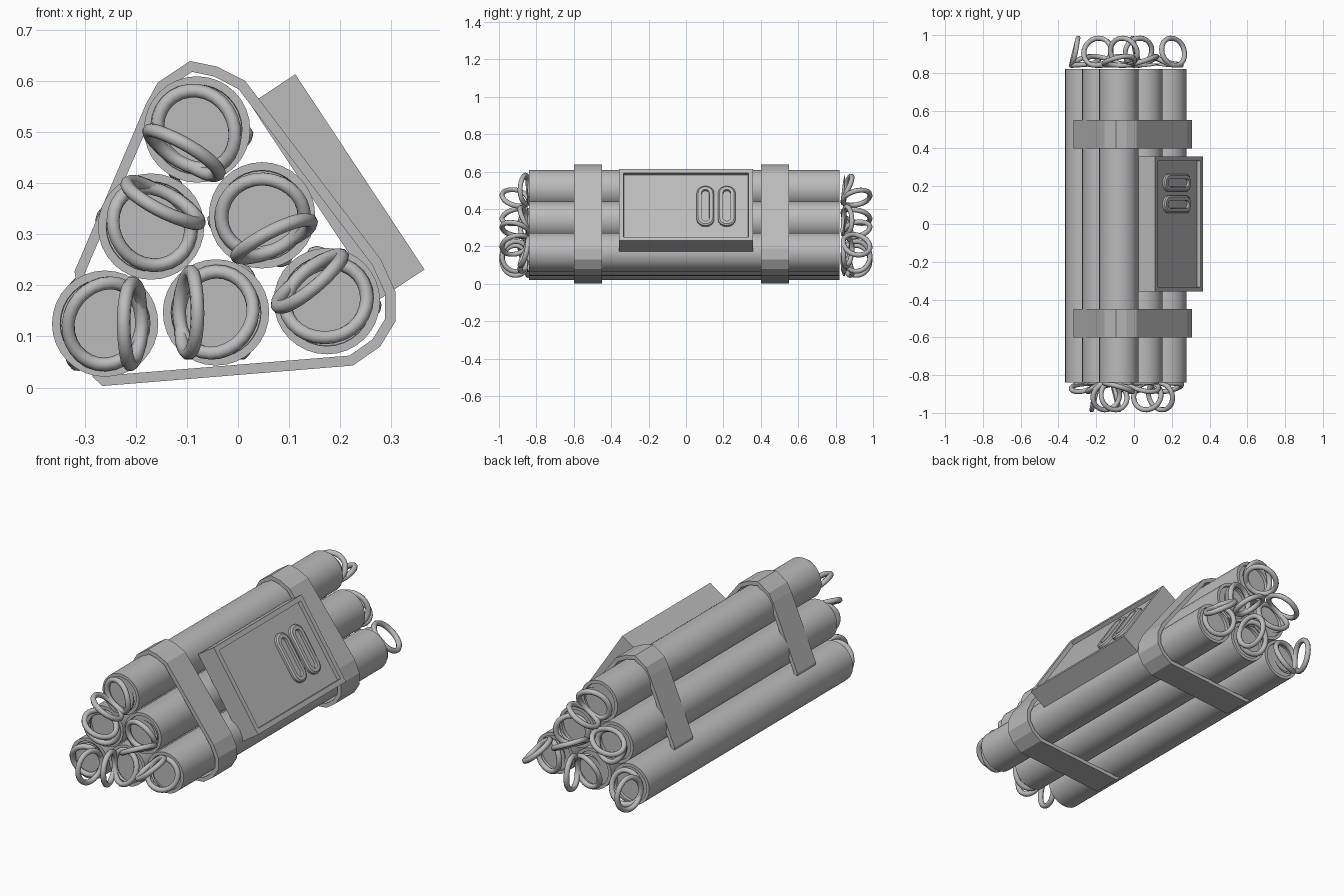
import bpy, bmesh, math
from mathutils import Vector, Matrix

if "Cube" in bpy.data.objects:
    bpy.data.objects.remove(bpy.data.objects["Cube"])

grey = bpy.data.materials.new("plain_grey")
grey.use_nodes = True
grey.diffuse_color = (0.5, 0.5, 0.5, 1)
grey.node_tree.nodes["Principled BSDF"].inputs["Base Color"].default_value = (0.5, 0.5, 0.5, 1)


def finish(bm, name, smooth=False):
    bmesh.ops.recalc_face_normals(bm, faces=bm.faces)
    mesh = bpy.data.meshes.new(name)
    bm.to_mesh(mesh)
    bm.free()
    mesh.materials.append(grey)
    obj = bpy.data.objects.new(name, mesh)
    bpy.context.collection.objects.link(obj)
    if smooth:
        bpy.ops.object.select_all(action='DESELECT')
        obj.select_set(True)
        bpy.context.view_layer.objects.active = obj
        bpy.ops.object.shade_smooth_by_angle(angle=math.radians(35))
    return obj


def dish(bm, face, rim, depth):
    """Inset a face by a rim, then sink it."""
    bmesh.ops.inset_individual(bm, faces=[face], thickness=rim)
    bmesh.ops.inset_individual(bm, faces=[face], thickness=0.001, depth=-depth)


# Tubes: three rows, closely packed, with shallow dished ends
FRONT, BACK, RADIUS = -0.84, 0.82, 0.104
corner = Vector((-0.26, 0, 0.125))
across, upward = Vector((0.217, 0, 0.022)), Vector((0.09, 0, 0.19))
centres = [corner + across * i + upward * row for row in range(3) for i in range(3 - row)]


def tube(index, c):
    bm = bmesh.new()
    place = Matrix.Translation((c.x, (FRONT + BACK) / 2, c.z)) @ Matrix.Rotation(math.pi / 2, 4, 'X')
    bmesh.ops.create_cone(bm, cap_ends=True, segments=32, radius1=RADIUS, radius2=RADIUS,
                          depth=BACK - FRONT, matrix=place)
    for face in [f for f in bm.faces if len(f.verts) > 4]:
        dish(bm, face, 0.016, 0.015)
    finish(bm, f"tube_{index}", True)


# Curled wire: a tapered coil that lies flat on the tube end, then tips upright
def wire(index, c, angle, side, end):
    d = Vector((math.cos(angle), 0, math.sin(angle)))
    m = Vector((-d.z, 0, d.x))
    out = Vector((0, side, 0))
    base = Vector((c.x, FRONT if side < 0 else BACK + 0.02, c.z))
    steps, turns, r = 72, 2.6, 0.074
    curve = bpy.data.curves.new(f"{end}_wire_{index}", 'CURVE')
    curve.dimensions = '3D'
    curve.bevel_depth = 0.0135
    curve.bevel_resolution = 2
    curve.use_fill_caps = True
    line = curve.splines.new('POLY')
    line.points.add(steps)
    for k, p in enumerate(line.points):
        s = k / steps
        e = min(max((s - 0.25) / 0.45, 0), 1)
        tip = math.radians(4 + 72 * e * e * (3 - 2 * e))
        axis = out * math.sin(tip) - d * math.cos(tip)
        a = math.tau * turns * s + 0.6
        pos = base + d * 0.072 + axis * r * (1 + math.cos(a)) + m * r * 1.08 * math.sin(a)
        p.co = (*pos, 1)
        p.radius = max(0.08, min(1, 6 * s, 8 * (1 - s)))
    line.use_smooth = True
    curve.materials.append(grey)
    bpy.context.collection.objects.link(bpy.data.objects.new(curve.name, curve))


# Direction in which each coil leans, in the same order as the tubes
leans = [0, 180, 130, 63, -63, -120]
for i, (c, lean) in enumerate(zip(centres, leans), 1):
    tube(i, c)
    wire(i, c, math.radians(lean), -1, "front")
    wire(i, c, math.radians(180 - lean), 1, "back")

# Straps: faceted closed bands around the bundle
band = [Vector(p) for p in ((-0.265, 0.003), (0.225, 0.043), (0.278, 0.08), (0.308, 0.129),
                            (0.308, 0.188), (0.28, 0.25), (0.014, 0.6), (-0.041, 0.628),
                            (-0.094, 0.639), (-0.157, 0.597), (-0.18, 0.555),
                            (-0.32, 0.227), (-0.284, 0.02))]


def shrink(points, t):
    """Offset a counter-clockwise outline inwards."""
    result = []
    for i, p in enumerate(points):
        a = (p - points[i - 1]).normalized()
        b = (points[(i + 1) % len(points)] - p).normalized()
        na, nb = Vector((-a.y, a.x)), Vector((-b.y, b.x))
        result.append(p + (na + nb) * t / (1 + na.dot(nb)))
    return result


def strap(name, y0, y1):
    bm = bmesh.new()
    rings = [[bm.verts.new((p.x, y, p.y)) for p in pts]
             for pts, y in ((band, y0), (band, y1), (shrink(band, 0.02), y1), (shrink(band, 0.02), y0))]
    n = len(band)
    for r in range(4):
        a, b = rings[r], rings[(r + 1) % 4]
        for i in range(n):
            j = (i + 1) % n
            bm.faces.new((a[i], a[j], b[j], b[i]))
    finish(bm, name)


strap("front_strap", -0.6, -0.45)
strap("back_strap", 0.4, 0.55)

# Slanted box: local x runs along the tubes, y up the slope, z outwards
normal = Vector((0.834, 0, 0.552))
slope = Vector((-0.552, 0, 0.834))
face_centre = Vector((0.2385, 0, 0.422))
frame = Matrix((Vector((0, 1, 0)), slope, normal)).transposed().to_4x4()
frame.translation = face_centre

bm = bmesh.new()
bmesh.ops.create_cube(bm, size=1, matrix=Matrix.Translation((0, 0, -0.053)) @ Matrix.Diagonal((0.716, 0.458, 0.106, 1)))
front = max(bm.faces, key=lambda f: f.calc_center_median().z)
dish(bm, front, 0.035, 0.02)
finish(bm, "control_box").matrix_world = frame


# Two rounded slots on the box face
def slot(name, x):
    bm = bmesh.new()
    w, half = 0.047, 0.08
    pts = []
    for k in range(18):
        a = math.pi * (k % 9) / 8 + (math.pi if k > 8 else 0)
        pts.append(bm.verts.new((x + w * math.cos(a), w * math.sin(a) + (half if k < 9 else -half), -0.022)))
    base = bm.faces.new(pts)
    top = bmesh.ops.extrude_face_region(bm, geom=[base])["geom"]
    bmesh.ops.translate(bm, vec=(0, 0, 0.014), verts=[v for v in top if isinstance(v, bmesh.types.BMVert)])
    face = [f for f in top if isinstance(f, bmesh.types.BMFace)][0]
    face.normal_update()
    if face.normal.z < 0:
        face.normal_flip()
    bmesh.ops.inset_individual(bm, faces=[face], thickness=0.008, depth=0.006)
    dish(bm, face, 0.018, 0.014)
    finish(bm, name, True).matrix_world = frame


slot("front_slot", 0.104)
slot("back_slot", 0.218)
